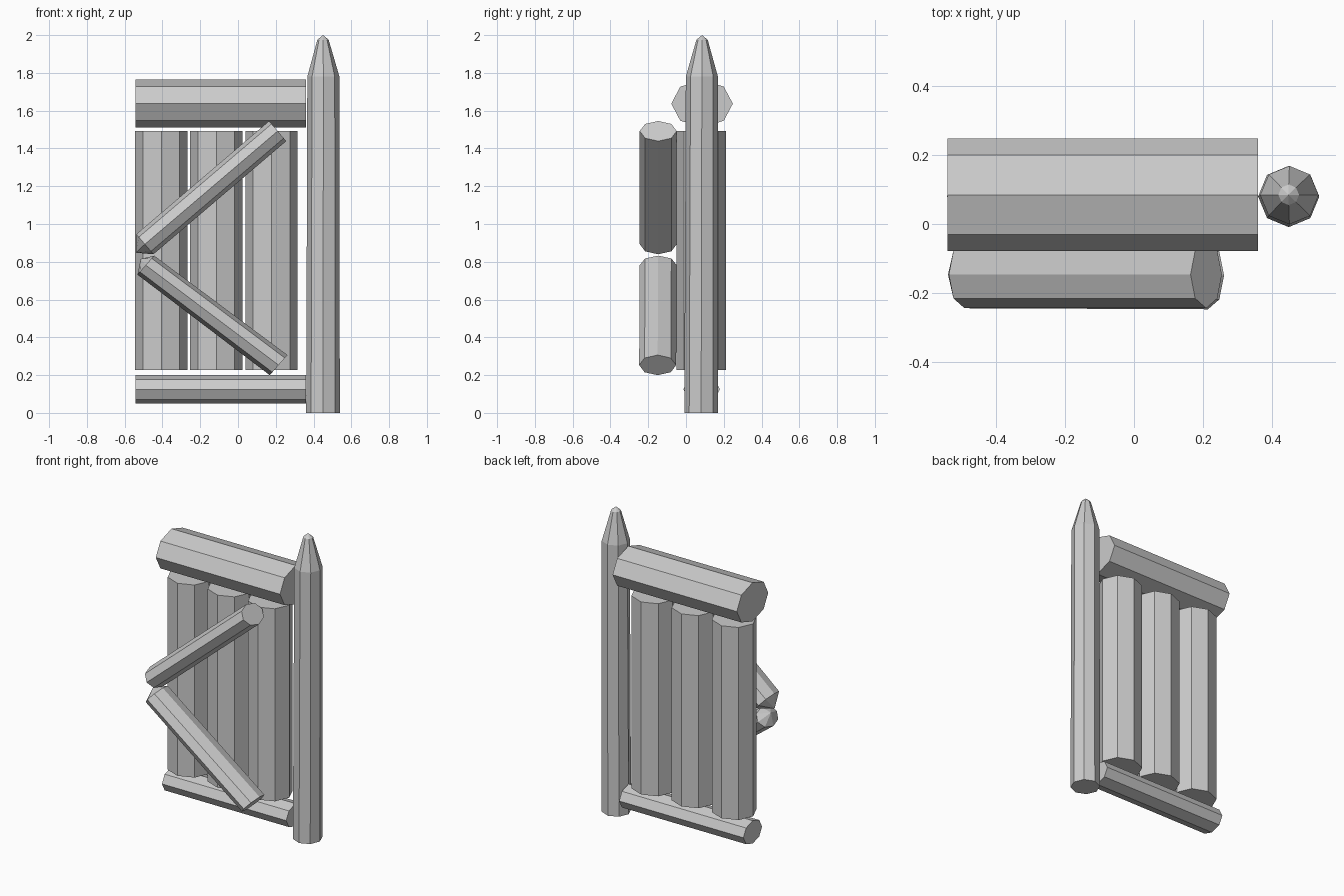
import bpy, bmesh
from math import cos, sin, pi
from mathutils import Vector

if "Cube" in bpy.data.objects:
    bpy.data.objects.remove(bpy.data.objects["Cube"])

SIDES = 8


def log(name, sections, u, v, tip=None, base_tip=None):
    """Eight-sided log through (centre, radius_u, radius_v) rings; optional pointed ends."""
    u, v = Vector(u).normalized(), Vector(v).normalized()
    bm = bmesh.new()
    rings = []
    for c, ru, rv in sections:
        rings.append([bm.verts.new(Vector(c) + u * ru * cos(2 * pi * i / SIDES)
                                   + v * rv * sin(2 * pi * i / SIDES)) for i in range(SIDES)])
    for a, b in zip(rings, rings[1:]):
        for i in range(SIDES):
            j = (i + 1) % SIDES
            bm.faces.new((a[i], a[j], b[j], b[i]))
    for ring, point in ((rings[0], base_tip), (rings[-1], tip)):
        if point is None:
            bm.faces.new(ring)
        else:
            p = bm.verts.new(point)
            for i in range(SIDES):
                bm.faces.new((ring[i], ring[(i + 1) % SIDES], p))
    bmesh.ops.recalc_face_normals(bm, faces=bm.faces)
    mesh = bpy.data.meshes.new(name)
    bm.to_mesh(mesh)
    bm.free()
    obj = bpy.data.objects.new(name, mesh)
    bpy.context.collection.objects.link(obj)
    return obj


X, Y, Z = (1, 0, 0), (0, 1, 0), (0, 0, 1)

# Sharpened post
log("post", [((0.45, 0.08, 0), 0.089, 0.089),
             ((0.452, 0.084, 1.78), 0.085, 0.085),
             ((0.45, 0.085, 1.975), 0.03, 0.03)], X, Y, tip=(0.45, 0.085, 2.0))

# Horizontal beams
log("top_beam", [((-0.543, 0.085, 1.637), 0.163, 0.127),
                 ((0.36, 0.085, 1.637), 0.163, 0.127)], Y, Z)
log("bottom_beam", [((-0.543, 0.083, 0.125), 0.097, 0.075),
                    ((0.36, 0.083, 0.125), 0.097, 0.075)], Y, Z)

# Upright logs of the wall
for i, x in enumerate((-0.406, -0.115, 0.178)):
    log(f"wall_log_{i + 1}", [((x, 0.081, 0.228), 0.138, 0.13),
                              ((x, 0.081, 1.493), 0.138, 0.13)], X, Y)

# Diagonal braces on the front, pointed where they meet
log("upper_brace", [((-0.493, -0.147, 0.893), 0.07, 0.098),
                    ((0.21, -0.147, 1.492), 0.07, 0.098)],
    (-0.65, 0, 0.76), Y, base_tip=(-0.541, -0.147, 0.848))
log("lower_brace", [((-0.488, -0.147, 0.782), 0.067, 0.098),
                    ((0.215, -0.15, 0.253), 0.071, 0.098)],
    (0.66, 0, 0.75), Y, base_tip=(-0.515, -0.147, 0.815))
